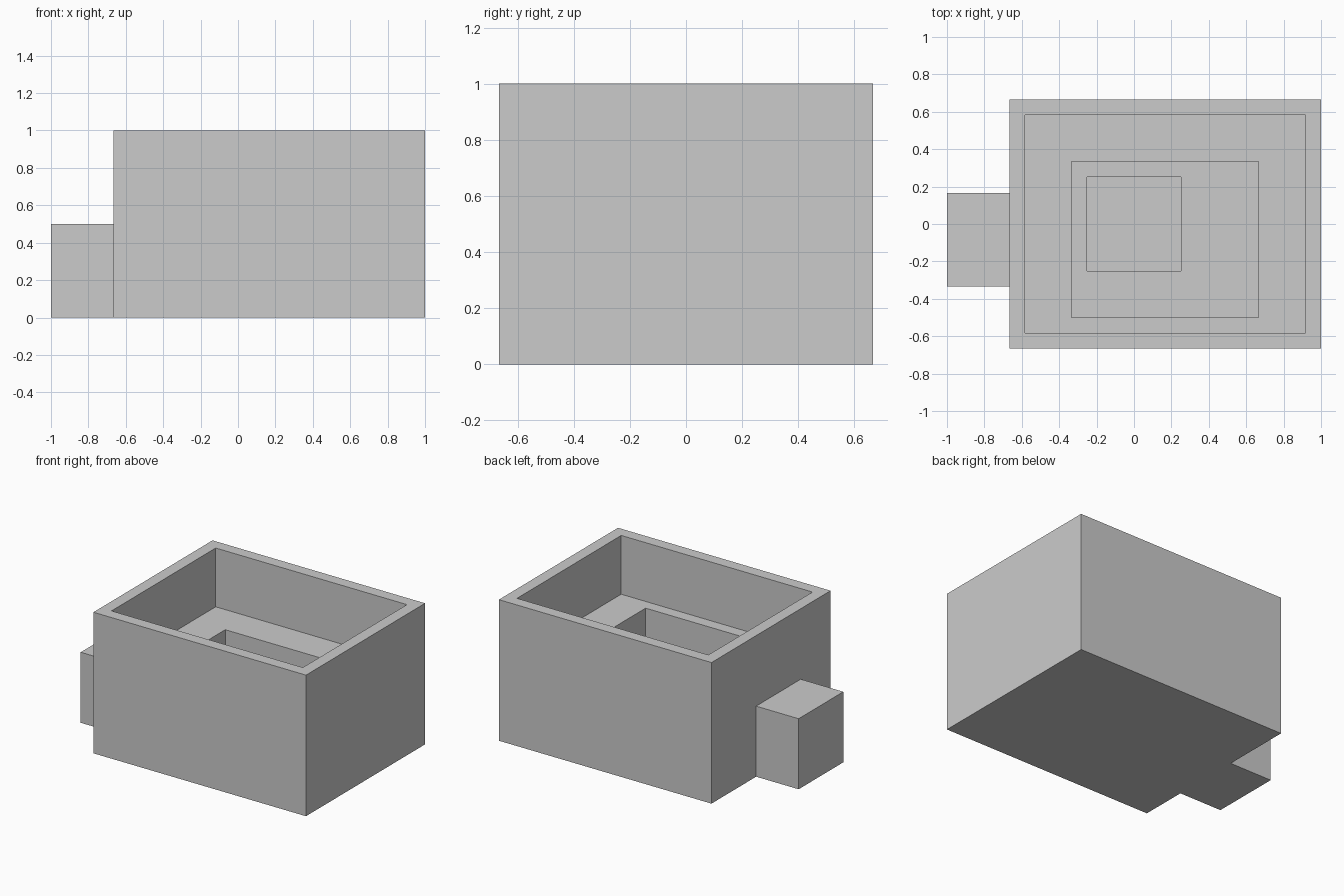
import bpy
import bmesh

cube = bpy.data.objects.get("Cube")
if cube:
    bpy.data.objects.remove(cube, do_unlink=True)

U = 1 / 12  # wall thickness, used as the modelling unit

grey = bpy.data.materials.new("plain grey")
grey.use_nodes = True
colour = (0.6, 0.6, 0.6, 1)
grey.diffuse_color = colour
grey.node_tree.nodes["Principled BSDF"].inputs["Base Color"].default_value = colour


def stepped_box(name, levels):
    """Join rectangles (x0, x1, y0, y1, z) in order and cap both ends."""
    bm = bmesh.new()
    rings = []
    for x0, x1, y0, y1, z in levels:
        corners = ((x0, y0), (x1, y0), (x1, y1), (x0, y1))
        rings.append([bm.verts.new((x * U, y * U, z * U)) for x, y in corners])
    for a, b in zip(rings, rings[1:]):
        for i in range(4):
            j = (i + 1) % 4
            bm.faces.new((a[i], a[j], b[j], b[i]))
    bm.faces.new(rings[0][::-1])
    bm.faces.new(rings[-1])
    bmesh.ops.recalc_face_normals(bm, faces=bm.faces)
    mesh = bpy.data.meshes.new(name)
    bm.to_mesh(mesh)
    bm.free()
    mesh.materials.append(grey)
    obj = bpy.data.objects.new(name, mesh)
    bpy.context.collection.objects.link(obj)
    return obj


# Main body: outer shell, wide cavity, off-centre recess, square pit
shell = (-8, 12, -8, 8)
cavity = (-7, 11, -7, 7)
recess = (-4, 8, -6, 4)
pit = (-3, 3, -3, 3)
stepped_box("hollow_body", [
    (*shell, 0), (*shell, 12),
    (*cavity, 12), (*cavity, 7),
    (*recess, 7), (*recess, 4),
    (*pit, 4), (*pit, 1),
])

# Low block against the side wall
block = (-12, -8, -4, 2)
stepped_box("side_block", [(*block, 0), (*block, 6)])
